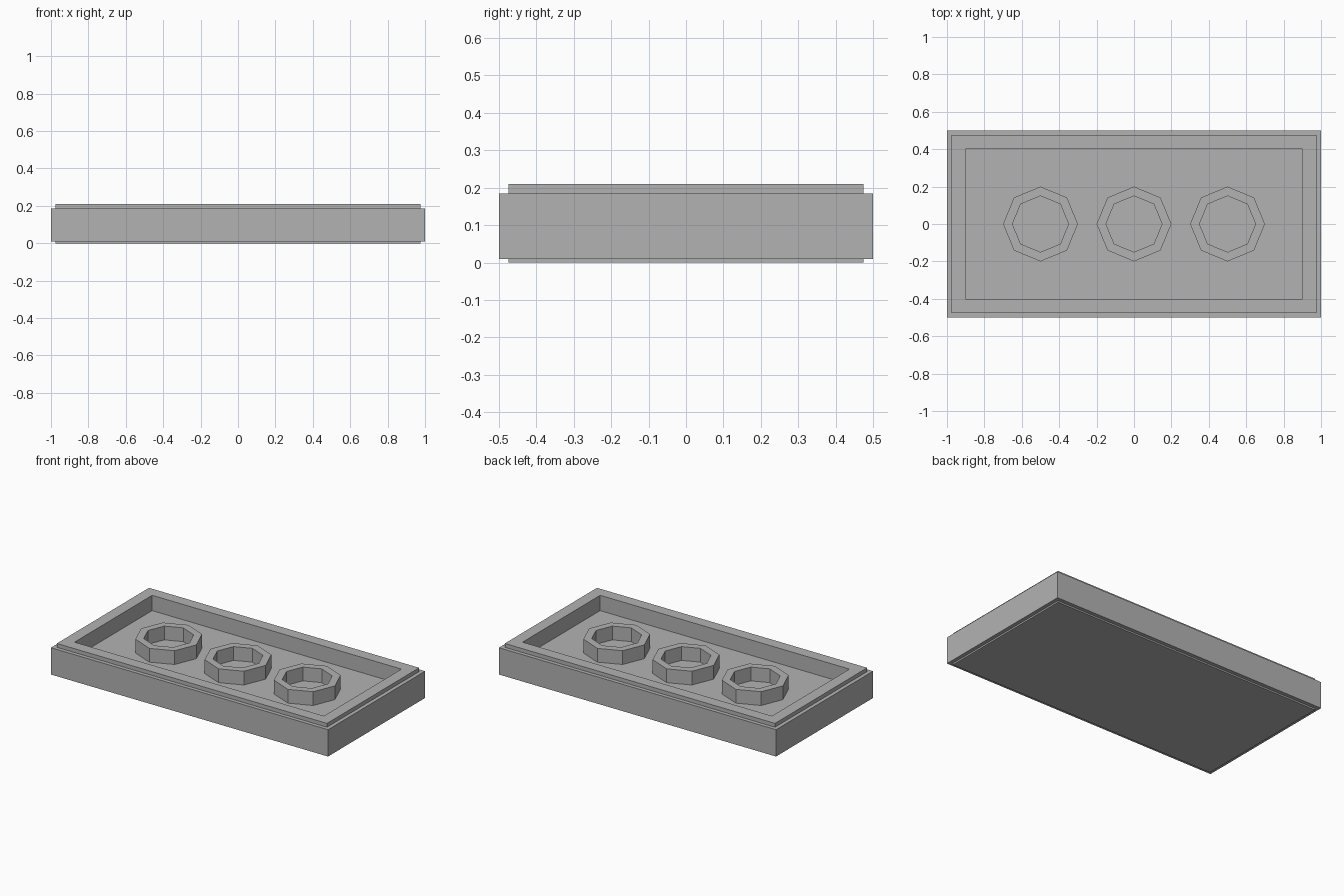
import bpy, bmesh
from math import cos, sin, tau

if "Cube" in bpy.data.objects:
    bpy.data.objects.remove(bpy.data.objects["Cube"])

grey = bpy.data.materials.new("light_grey")
grey.use_nodes = True
grey.diffuse_color = (0.45, 0.45, 0.45, 1)
grey.node_tree.nodes["Principled BSDF"].inputs["Base Color"].default_value = grey.diffuse_color


def rectangle(half_x, half_y, z):
    return [(sx * half_x, sy * half_y, z) for sx, sy in ((-1, -1), (1, -1), (1, 1), (-1, 1))]


def octagon(radius, z):
    return [(radius * cos(i * tau / 8), radius * sin(i * tau / 8), z) for i in range(8)]


def loft(name, sections, location=(0, 0, 0), cap=True):
    """Skin a stack of outlines; cap the ends, or join last to first."""
    bm = bmesh.new()
    rings = [[bm.verts.new(p) for p in s] for s in sections]
    pairs = list(zip(rings, rings[1:]))
    if cap:
        bm.faces.new(rings[0][::-1])
        bm.faces.new(rings[-1])
    else:
        pairs.append((rings[-1], rings[0]))
    for a, b in pairs:
        for i in range(len(a)):
            j = (i + 1) % len(a)
            bm.faces.new((a[i], a[j], b[j], b[i]))
    bmesh.ops.recalc_face_normals(bm, faces=bm.faces)
    mesh = bpy.data.meshes.new(name)
    bm.to_mesh(mesh)
    bm.free()
    mesh.materials.append(grey)
    obj = bpy.data.objects.new(name, mesh)
    obj.location = location
    bpy.context.collection.objects.link(obj)
    return obj


FLOOR, TOP = 0.11, 0.21

# Tray: recessed foot, block, stepped rim and sunken floor
loft("tray", [
    rectangle(0.975, 0.475, 0), rectangle(0.975, 0.475, 0.01),
    rectangle(1, 0.5, 0.01), rectangle(1, 0.5, 0.185),
    rectangle(0.975, 0.475, 0.185), rectangle(0.975, 0.475, TOP),
    rectangle(0.9, 0.4, TOP), rectangle(0.9, 0.4, FLOOR),
])

# Row of eight-sided hollow studs standing on the floor
for label, x in (("right", -0.5), ("middle", 0), ("left", 0.5)):
    loft(label + "_stud", [
        octagon(0.2, FLOOR), octagon(0.2, 0.2),
        octagon(0.15, 0.2), octagon(0.15, FLOOR),
    ], (x, 0, 0), cap=False)
